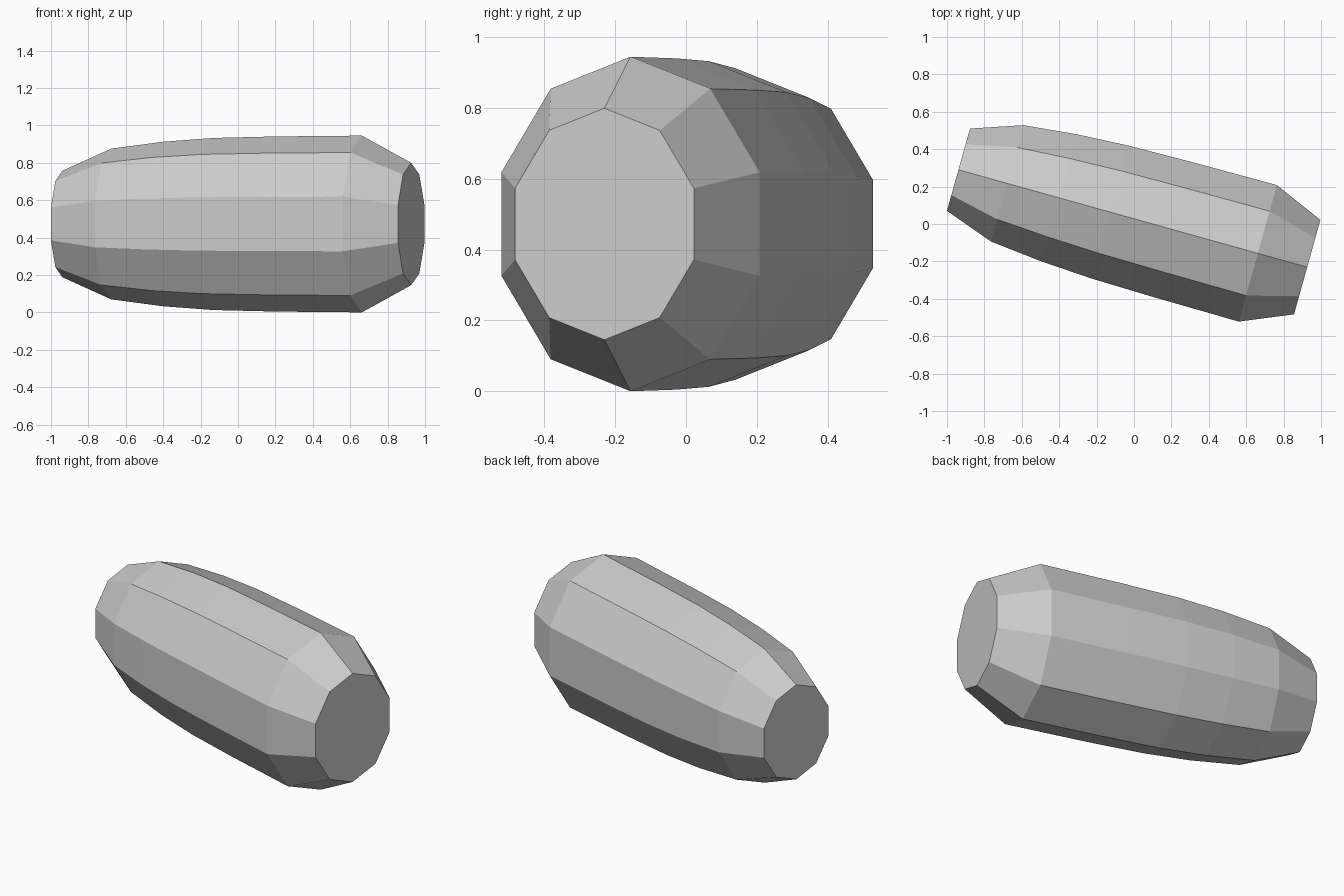
import bpy, bmesh, math
from mathutils import Matrix

cube = bpy.data.objects.get("Cube")
if cube:
    bpy.data.objects.remove(cube, do_unlink=True)

# Plain grey material
grey = bpy.data.materials.new("light_grey")
grey.use_nodes = True
colour = (0.6, 0.6, 0.6, 1)
grey.diffuse_color = colour
grey.node_tree.nodes["Principled BSDF"].inputs["Base Color"].default_value = colour

# Barrel profile: distance along the axis, radius
PROFILE = [(-0.982, 0.285), (-0.711, 0.403), (-0.423, 0.440), (-0.143, 0.460),
           (0.2, 0.468), (0.68, 0.4725), (0.954, 0.327)]
SIDES = 10
SQUASH = 0.843   # width relative to height
CENTRE_Z = 0.4725

bm = bmesh.new()
rings = []
for along, radius in PROFILE:
    ring = []
    for i in range(SIDES):
        a = math.tau * i / SIDES
        ring.append(bm.verts.new((along, SQUASH * radius * math.sin(a),
                                  radius * math.cos(a))))
    rings.append(ring)

# Side panels
for r0, r1 in zip(rings, rings[1:]):
    for i in range(SIDES):
        j = (i + 1) % SIDES
        bm.faces.new((r0[i], r0[j], r1[j], r1[i]))

# Flat end caps
bm.faces.new(rings[0])
bm.faces.new(rings[-1])
bmesh.ops.recalc_face_normals(bm, faces=bm.faces[:])

# Lay the barrel at an angle on the ground
turn = Matrix.Rotation(math.radians(-15.6), 4, 'Z')
bm.transform(Matrix.Translation((0, 0, CENTRE_Z)) @ turn @ Matrix.Translation((0, 0.027, 0)))

mesh = bpy.data.meshes.new("barrel_body")
bm.to_mesh(mesh)
bm.free()
mesh.materials.append(grey)
body = bpy.data.objects.new("barrel_body", mesh)
bpy.context.collection.objects.link(body)
